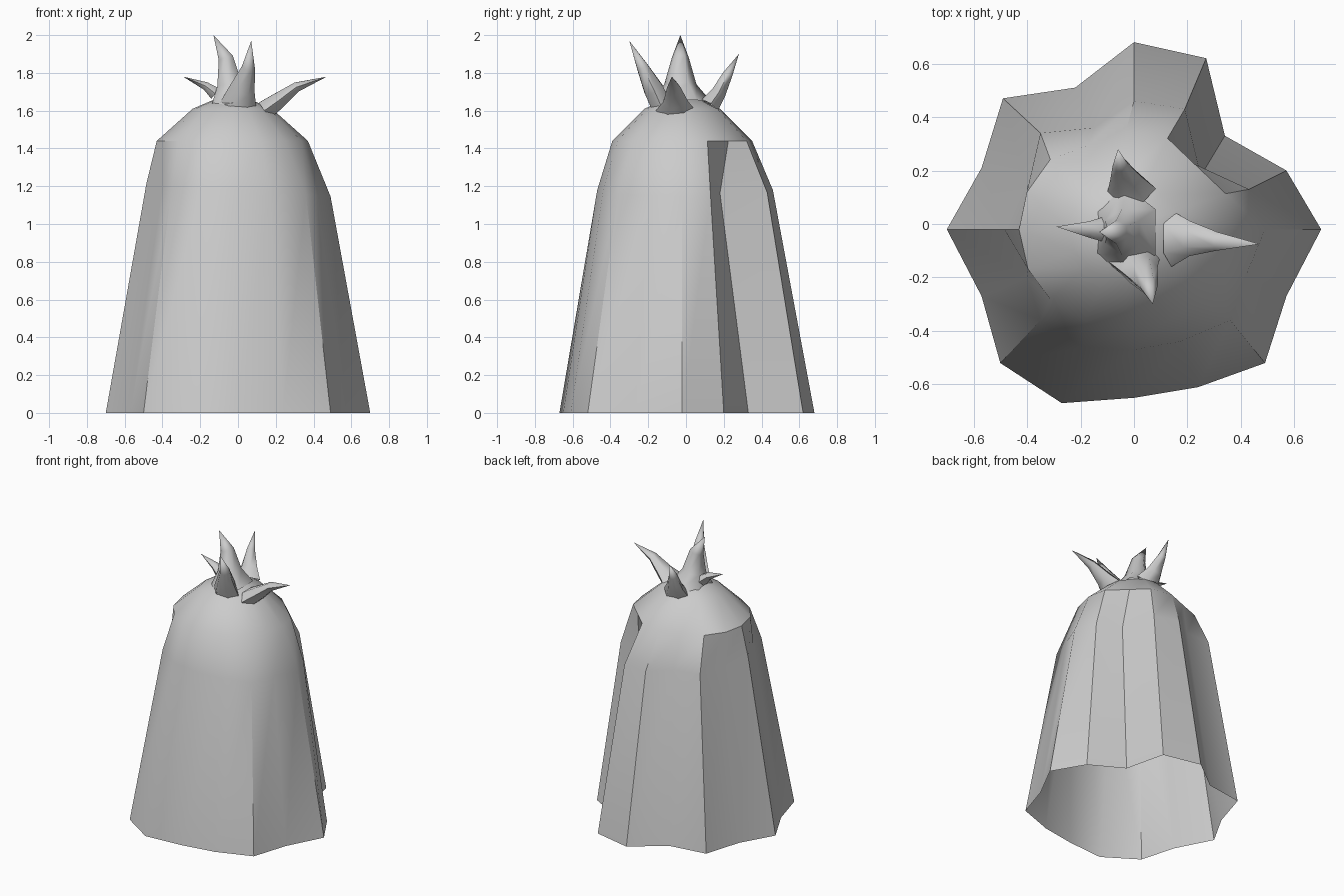
import bpy, bmesh, math
from mathutils import Vector

if "Cube" in bpy.data.objects:
    bpy.data.objects.remove(bpy.data.objects["Cube"])


def loft(name, rings, tip, angle):
    """Skin a stack of equal-sized rings and close the upper end on a tip."""
    bm = bmesh.new()
    loops = [[bm.verts.new(p) for p in r] for r in rings]
    n = len(loops[0])
    for a, b in zip(loops, loops[1:]):
        for i in range(n):
            j = (i + 1) % n
            bm.faces.new((a[i], a[j], b[j], b[i]))
    t = bm.verts.new(tip)
    for i in range(n):
        bm.faces.new((loops[-1][i], loops[-1][(i + 1) % n], t))
    me = bpy.data.meshes.new(name)
    bm.to_mesh(me)
    bm.free()
    ob = bpy.data.objects.new(name, me)
    bpy.context.collection.objects.link(ob)
    bpy.ops.object.select_all(action='DESELECT')
    ob.select_set(True)
    bpy.context.view_layer.objects.active = ob
    bpy.ops.object.shade_smooth_by_angle(angle=math.radians(angle))
    return ob


# Draped body: folded hem, shoulder outline, then a round dome, open below
hem = [(.70, -.02), (.57, .20), (.34, .33), (.27, .62), (0, .68), (-.22, .51),
       (-.49, .47), (-.57, .21), (-.70, -.02), (-.57, -.27), (-.50, -.52),
       (-.27, -.67), (0, -.65), (.24, -.61), (.49, -.52), (.57, -.27)]
shoulder = [(.49, -.02), (.43, .13), (.25, .18), (.19, .43), (0, .46), (-.15, .36),
            (-.35, .34), (-.40, .15), (-.485, -.02), (-.40, -.20), (-.35, -.36),
            (-.19, -.46), (0, -.47), (.17, -.44), (.36, -.36), (.42, -.19)]


def dome_ring(rx, ry, z):
    out = []
    for i, (x, y) in enumerate(hem):
        a = math.atan2(y + .02, x)
        k = .92 if i in (2, 5) else 1      # remnants of the two deep folds
        out.append((-.03 + rx * k * math.cos(a), -.02 + ry * k * math.sin(a), z))
    return out


loft("draped_body",
     [[(x, y, 0) for x, y in hem],
      [(x, y, 1.18 - .07 * x) for x, y in shoulder],
      dome_ring(.40, .37, 1.44),
      dome_ring(.21, .20, 1.61)],
     (-.03, -.02, 1.70), 35)


def spike(name, path, radii, side, sides=6):
    """Bent tapering horn; radii are (along side axis, across it)."""
    pts = [Vector(p) for p in path]
    rings = []
    for i, (ru, rv) in enumerate(radii):
        d = (pts[i + 1] - pts[max(i - 1, 0)]).normalized()
        u = Vector(side)
        u = (u - d * u.dot(d)).normalized()
        v = d.cross(u)
        rings.append([pts[i] + u * ru * math.cos(2 * math.pi * k / sides)
                      + v * rv * math.sin(2 * math.pi * k / sides)
                      for k in range(sides)])
    loft(name, rings, pts[-1], 60)


# Crown of bent spikes
spike("front_spike", [(0, -.13, 1.62), (.02, -.17, 1.71), (.055, -.23, 1.83), (.07, -.30, 1.97)],
      [(.10, .06), (.07, .06), (.035, .035)], (1, 0, 0))
spike("right_spike", [(.14, -.055, 1.60), (.21, -.055, 1.65), (.31, -.065, 1.725), (.47, -.075, 1.78)],
      [(.105, .06), (.065, .05), (.035, .03)], (0, 1, 0))
spike("back_spike", [(-.01, .12, 1.62), (-.03, .17, 1.69), (-.05, .22, 1.79), (-.06, .28, 1.90)],
      [(.095, .06), (.06, .045), (.03, .03)], (1, 0, 0))
spike("left_spike", [(-.12, -.02, 1.69), (-.17, -.02, 1.73), (-.29, -.01, 1.78)],
      [(.045, .04), (.03, .025)], (0, 1, 0))
spike("top_spike", [(-.03, -.03, 1.64), (-.045, -.03, 1.74), (-.065, -.03, 1.88), (-.13, -.03, 2.0)],
      [(.17, .13), (.085, .075), (.045, .045)], (0, 1, 0))
